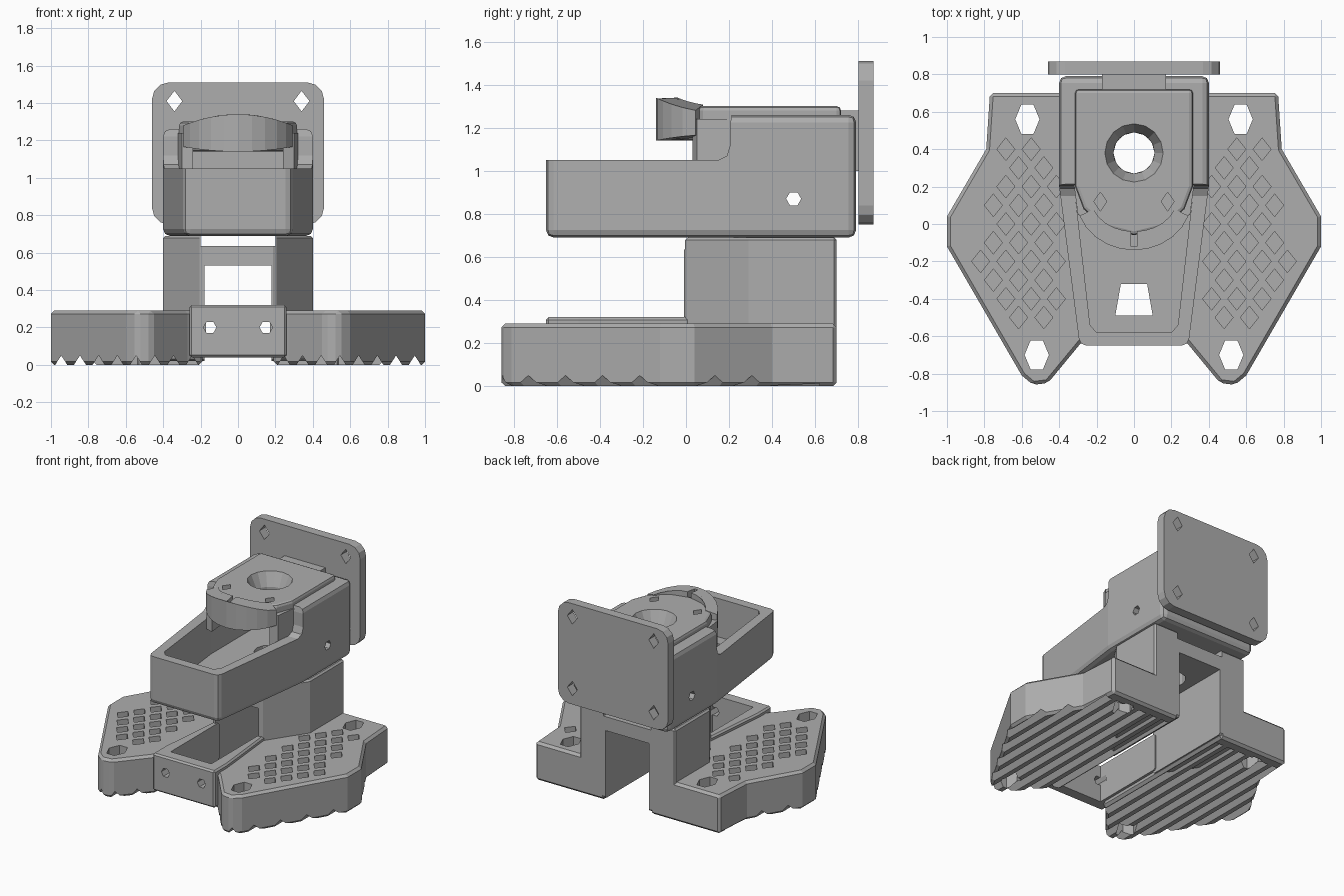
import bpy, bmesh, math
from mathutils import Vector

if "Cube" in bpy.data.objects:
    bpy.data.objects.remove(bpy.data.objects["Cube"], do_unlink=True)

grey = bpy.data.materials.new("plain_grey")
grey.use_nodes = True
COLOUR = (0.42, 0.42, 0.42, 1)
grey.diffuse_color = COLOUR
grey.node_tree.nodes["Principled BSDF"].inputs["Base Color"].default_value = COLOUR

AXES = {"x": lambda u, v, w: (w, u, v),
        "y": lambda u, v, w: (u, w, v),
        "z": lambda u, v, w: (u, v, w)}


def prisms(name, outlines, lo, hi, axis="z"):
    """Extrude one or more outlines along an axis into a single object."""
    bm = bmesh.new()
    for pts in outlines:
        rings = [[bm.verts.new(AXES[axis](u, v, w)) for u, v in pts] for w in (lo, hi)]
        bm.faces.new(rings[0])
        bm.faces.new(rings[1][::-1])
        for i in range(len(pts)):
            j = (i + 1) % len(pts)
            bm.faces.new((rings[0][i], rings[1][i], rings[1][j], rings[0][j]))
    bmesh.ops.recalc_face_normals(bm, faces=bm.faces)
    mesh = bpy.data.meshes.new(name)
    bm.to_mesh(mesh)
    bm.free()
    mesh.materials.append(grey)
    obj = bpy.data.objects.new(name, mesh)
    bpy.context.collection.objects.link(obj)
    return obj


def bake(obj):
    graph = bpy.context.evaluated_depsgraph_get()
    mesh = bpy.data.meshes.new_from_object(obj.evaluated_get(graph))
    obj.modifiers.clear()
    obj.data = mesh


def bevel(obj, width, segments=2):
    mod = obj.modifiers.new("bevel", "BEVEL")
    mod.width, mod.segments, mod.limit_method = width, segments, "ANGLE"
    mod.angle_limit = math.radians(35)
    bake(obj)


def cut(obj, *cutters):
    for c in cutters:
        c.hide_render = True
        mod = obj.modifiers.new("cut", "BOOLEAN")
        mod.operation, mod.solver, mod.object = "DIFFERENCE", "EXACT", c
    bake(obj)
    for c in cutters:
        bpy.data.objects.remove(c, do_unlink=True)


def rect(u0, u1, v0, v1):
    return [(u0, v0), (u1, v0), (u1, v1), (u0, v1)]


def ngon(u, v, r, n=4, ry=None):
    return [(u + r * math.cos(math.tau * i / n), v + (ry or r) * math.sin(math.tau * i / n))
            for i in range(n)]


def mirrored(half):
    return half + [(-x, y) for x, y in half[::-1] if abs(x) > 1e-5]


def inside(pts, x, y, margin):
    """True when a point lies inside a convex outline by a margin."""
    c = Vector((0.6, -0.1))
    for a, b in zip(pts, pts[1:] + pts[:1]):
        a, b = Vector(a), Vector(b)
        n = Vector((b.y - a.y, a.x - b.x)).normalized()
        if n.dot(c - a) > 0:
            n = -n
        if n.dot(Vector((x, y)) - a) > -margin:
            return False
    return True


# perforated foot wings with ribbed undersides
wing = [(0.19, 0.70), (0.77, 0.70), (0.79, 0.40), (1.0, 0.04), (1.0, -0.12), (0.60, -0.81),
        (0.54, -0.86), (0.46, -0.85), (0.27, -0.62), (0.19, -0.55)]
big = [(0.57, 0.56), (0.52, -0.70)]
zone = [(0.36, 0.68), (0.72, 0.68), (0.79, 0.40), (1.0, 0.04), (1.0, -0.12), (0.60, -0.81),
        (0.45, -0.81), (0.30, -0.55)]
pits = []
for row in range(-6, 6):
    for col in range(8):
        x, y = 0.28 + col * 0.135 + (row % 2) * 0.067, row * 0.1
        if inside(zone, x, y, 0.075) and all(math.dist((x, y), b) > 0.15 for b in big):
            pits.append(ngon(x, y, 0.048, 4, 0.06))
for side, s in (("left", 1), ("right", -1)):
    flip = lambda pts: [(s * x, y) for x, y in pts]
    obj = prisms(side + "_wing", [flip(wing)], 0, 0.29)
    bevel(obj, 0.018, 1)
    ribs = [[(s * (0.2 + i * 0.1), -0.02), (s * (0.29 + i * 0.1), -0.02), (s * (0.245 + i * 0.1), 0.05)]
            for i in range(8)]
    cut(obj, prisms("pits", [flip(p) for p in pits], 0.12, 0.4),
        prisms("grooves", ribs, -1, 0.62, "y"),
        prisms("through_holes", [flip(ngon(x, y, 0.065, 6, 0.09)) for x, y in big], -0.1, 0.4))

# front bridge joining the wings
bridge = prisms("front_bridge", [mirrored([(0.26, -0.65), (0.26, -0.5), (0.21, 0.02)])], 0.04, 0.32)
bevel(bridge, 0.012, 1)
cut(bridge, prisms("hollow", [rect(-0.17, 0.17, -0.56, 0.2)], -0.1, 0.5),
    prisms("screw_holes", [ngon(x, 0.2, 0.035, 6) for x in (-0.15, 0.15)], -0.7, -0.5, "y"))

# pedestal arch with tapered front
pedestal = prisms("pedestal", [mirrored([(0.20, -0.01), (0.40, 0.29), (0.40, 0.70)])], 0.02, 0.69)
bevel(pedestal, 0.012, 1)
cut(pedestal, prisms("archway", [rect(-0.18, 0.18, -0.1, 0.53)], -0.3, 0.9, "y"),
    prisms("top_channel", [rect(-0.2, 0.2, 0.635, 0.8)], -0.3, 0.9, "y"),
    prisms("centre_hole", [ngon(0, 0.38, 0.11, 12)], 0.3, 0.9))

# tapered bowl with raised rear housing
bowl = prisms("bowl", [mirrored([(0.29, -0.65), (0.40, 0.20), (0.40, 0.79)])], 0.69, 1.26)
bevel(bowl, 0.035, 2)
step = [(-1, 1.05), (0.15, 1.05), (0.19, 1.07), (0.205, 1.12), (0.205, 1.22), (0.24, 1.4), (-1, 1.4)]
cut(bowl, prisms("front_step", [step], -1, 1, "x"))
cut(bowl, prisms("cavity", [mirrored([(0.20, -0.58), (0.235, -0.54), (0.31, 0.12), (0.31, 0.70)])], 0.76, 1.4),
    prisms("drain", [[(-0.1, -0.49), (0.1, -0.49), (0.07, -0.32), (-0.07, -0.32)]], 0.6, 0.9),
    prisms("centre_hole", [ngon(0, 0.38, 0.11, 12)], 0.6, 0.9),
    prisms("side_holes", [ngon(0.5, 0.87, 0.035, 6)], -0.6, 0.6, "x"))

# hood over the rear housing, pierced by a dished hole
hood = prisms("hood", [mirrored([(0, -0.06), (0.16, -0.02), (0.27, 0.08), (0.315, 0.20), (0.315, 0.72)])],
              1.14, 1.30)
bevel(hood, 0.02, 2)
dish = prisms("dish", [ngon(0, 0.38, 1, 16)], 1.2, 1.32)
for v in dish.data.vertices:
    r = 0.11 if v.co.z < 1.25 else 0.165
    v.co.x, v.co.y = v.co.x * r, 0.38 + (v.co.y - 0.38) * r
cut(hood, dish, prisms("centre_hole", [ngon(0, 0.38, 0.11, 16)], 1, 1.25),
    prisms("pin_holes", [ngon(x, 0.12, 0.035, 4, 0.05) for x in (-0.18, 0.18)], 1.22, 1.4))

# hood cheeks rising from the bowl rim
for side, s in (("left", 1), ("right", -1)):
    cheek = [(s * 0.24, 0.03), (s * 0.30, 0.05), (s * 0.325, 0.24), (s * 0.26, 0.24)]
    prisms(side + "_hood_cheek", [cheek], 0.98, 1.24)

# curved lip round the front of the hood
arc = [math.radians(200 + i * 14) for i in range(11)]
lip_outline = [(0.31 * math.cos(a), 0.14 + 0.28 * math.sin(a)) for a in arc]
lip_outline += [(0.23 * math.cos(a), 0.14 + 0.18 * math.sin(a)) for a in arc[::-1]]
lip = prisms("front_lip", [lip_outline], 1.14, 1.34)
for v in lip.data.vertices:
    if v.co.z > 1.2:
        v.co.z -= 0.7 * v.co.x ** 2
    else:
        v.co.z += 0.3 * v.co.x ** 2
cut(lip, prisms("slit", [rect(-0.015, 0.015, -0.12, 0.02)], 1.2, 1.5))

# mounting plate and its spacer
plate = prisms("back_plate", [rect(-0.46, 0.46, 0.75, 1.51)], 0.80, 0.87, "y")
bm = bmesh.new()
bm.from_mesh(plate.data)
corners = [e for e in bm.edges if abs(e.verts[0].co.y - e.verts[1].co.y) > 0.05]
bmesh.ops.bevel(bm, geom=corners, offset=0.09, segments=3, profile=0.5, affect="EDGES")
bm.to_mesh(plate.data)
bm.free()
cut(plate, prisms("bolt_holes", [ngon(x, z, 0.042, 4, 0.055) for x in (-0.34, 0.34) for z in (0.87, 1.41)],
                  0.7, 1, "y"))
prisms("plate_spacer", [rect(-0.17, 0.17, 1.0, 1.28)], 0.72, 0.81, "y")
